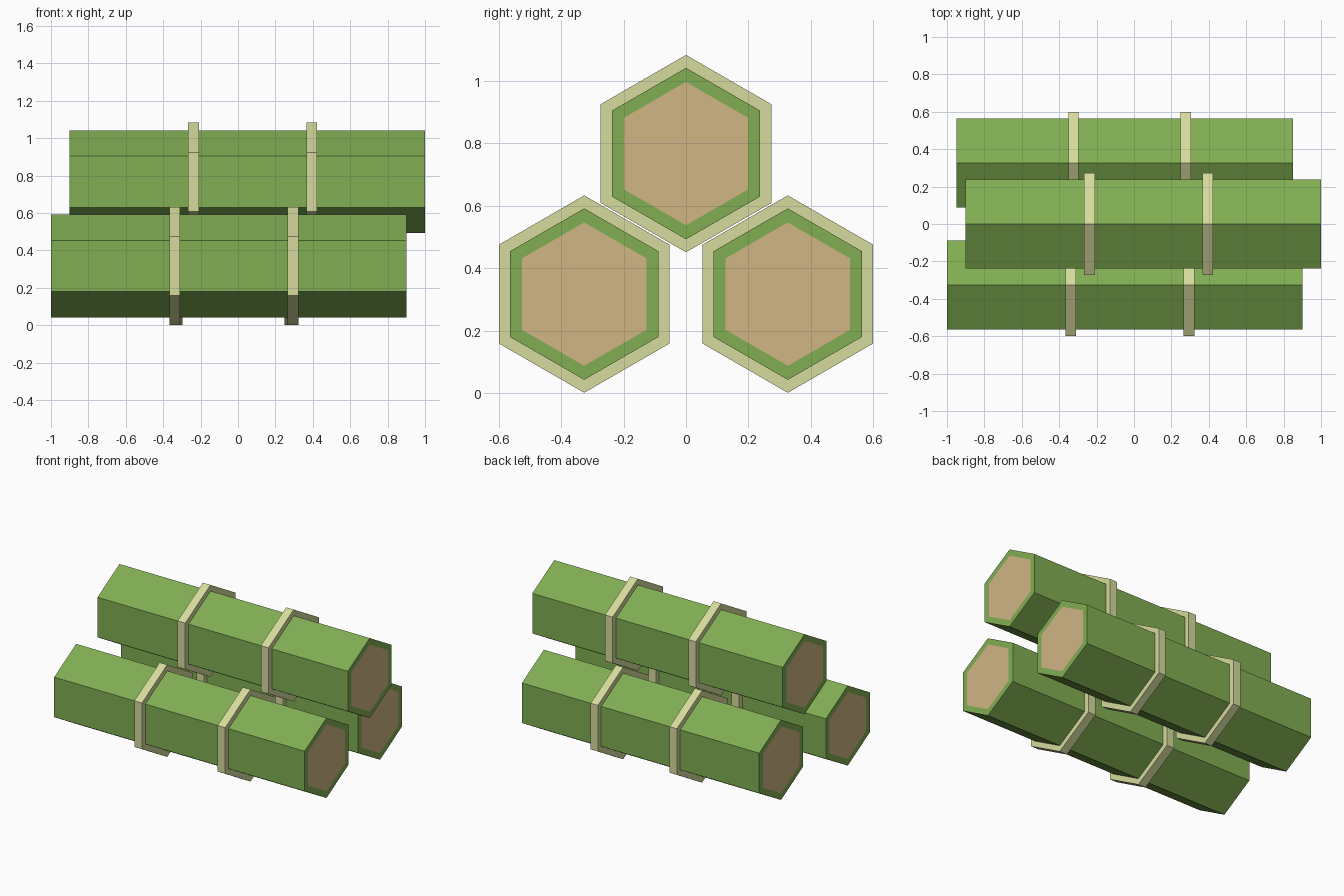
import bpy, bmesh, math
from mathutils import Matrix

if "Cube" in bpy.data.objects:
    bpy.data.objects.remove(bpy.data.objects["Cube"])


def material(name, rgb):
    m = bpy.data.materials.new(name)
    m.diffuse_color = (*rgb, 1)
    m.use_nodes = True
    m.node_tree.nodes["Principled BSDF"].inputs["Base Color"].default_value = m.diffuse_color
    return m


GREEN = material("stalk green", (0.216, 0.42, 0.084))
PALE = material("pale joint", (0.672, 0.708, 0.337))
TAN = material("cut core tan", (0.63, 0.465, 0.235))

LOG_R, JOINT_R = 0.2745, 0.316


def hex_prism(name, x0, x1, y, z, radius, mats, core=0.0):
    """Six-sided bar along x with a corner on top; core insets the end caps."""
    bm = bmesh.new()
    bmesh.ops.create_cone(bm, cap_ends=True, segments=6, radius1=radius,
                          radius2=radius, depth=x1 - x0)
    bmesh.ops.rotate(bm, verts=bm.verts, matrix=Matrix.Rotation(math.pi / 2, 3, 'Y'))
    # turn so that a corner points straight up
    if not any(abs(v.co.y) < 1e-4 for v in bm.verts):
        bmesh.ops.rotate(bm, verts=bm.verts, matrix=Matrix.Rotation(math.pi / 6, 3, 'X'))
    bm.normal_update()
    if core:
        caps = [f for f in bm.faces if abs(f.normal.x) > 0.9]
        bmesh.ops.inset_individual(bm, faces=caps, thickness=core)
        for f in caps:
            f.material_index = 1
    me = bpy.data.meshes.new(name)
    bm.to_mesh(me)
    bm.free()
    for m in mats:
        me.materials.append(m)
    ob = bpy.data.objects.new(name, me)
    ob.location = ((x0 + x1) / 2, y, z)
    bpy.context.collection.objects.link(ob)
    return ob


# name, start x, end x, y, z, joint centres, joint width
stalks = [
    ("front", -1.00, 0.90, -0.326, 0.317, (-0.338, 0.294), 0.058),
    ("back", -0.95, 0.85, 0.326, 0.317, (-0.323, 0.276), 0.055),
    ("top", -0.90, 1.00, 0.0, 0.767, (-0.238, 0.394), 0.058),
]
for name, x0, x1, y, z, joints, w in stalks:
    hex_prism(name + "_stalk", x0, x1, y, z, LOG_R, [GREEN, TAN], core=0.045)
    for i, x in enumerate(joints, 1):
        hex_prism(f"{name}_joint_{i}", x - w / 2, x + w / 2, y, z, JOINT_R, [PALE])
